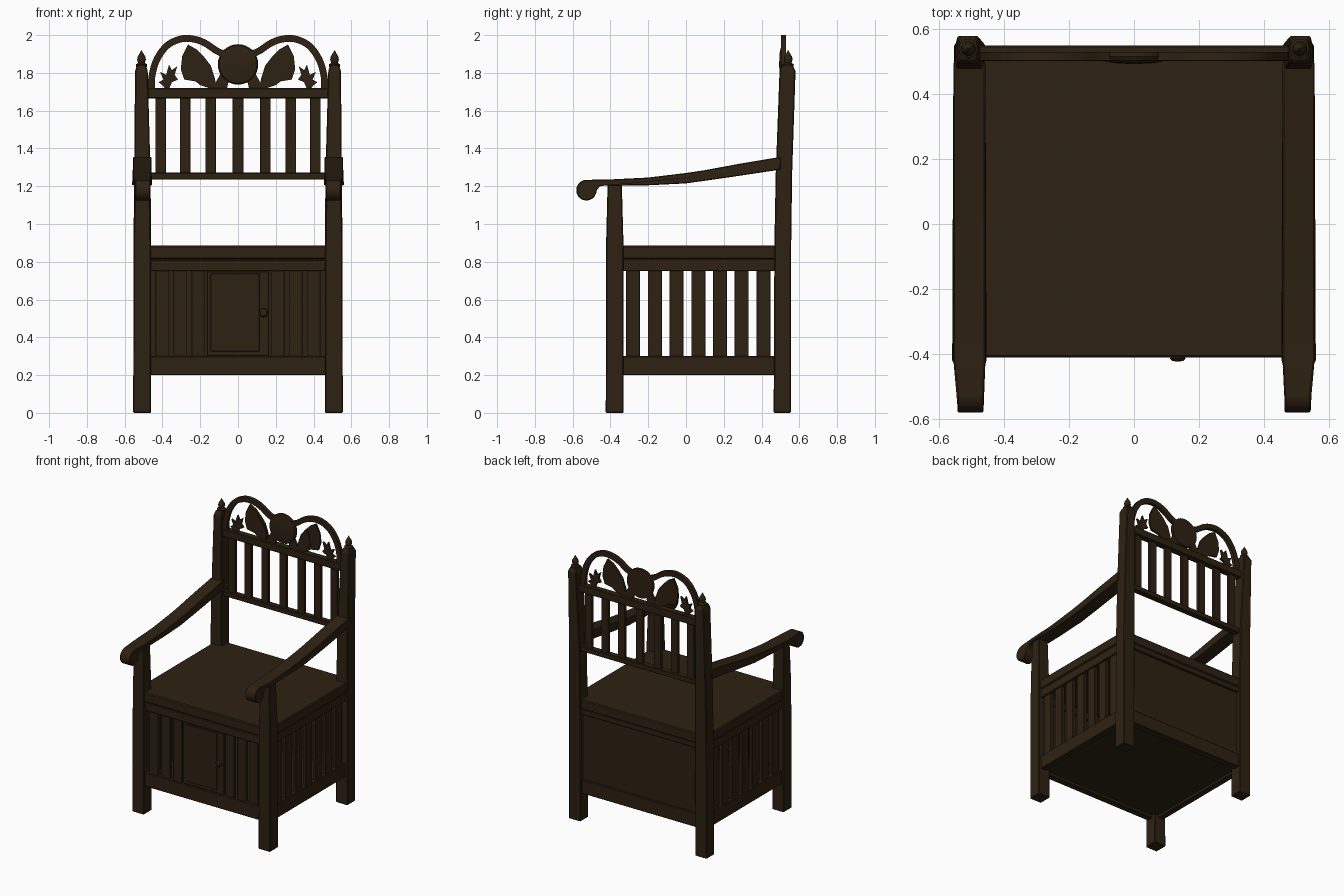
import bpy, bmesh, math

if "Cube" in bpy.data.objects:
    bpy.data.objects.remove(bpy.data.objects["Cube"])

wood = bpy.data.materials.new("dark brown wood")
wood.diffuse_color = (0.027, 0.0155, 0.006, 1)
wood.use_nodes = True
wood.node_tree.nodes["Principled BSDF"].inputs["Base Color"].default_value = wood.diffuse_color


def finish(bm, name, bevel=0.0, smooth=False):
    bmesh.ops.recalc_face_normals(bm, faces=bm.faces)
    me = bpy.data.meshes.new(name)
    bm.to_mesh(me)
    bm.free()
    me.materials.append(wood)
    ob = bpy.data.objects.new(name, me)
    bpy.context.collection.objects.link(ob)
    if bevel:
        m = ob.modifiers.new("Bevel", 'BEVEL')
        m.width, m.segments, m.limit_method = bevel, 1, 'ANGLE'
    if smooth:
        bpy.ops.object.select_all(action='DESELECT')
        ob.select_set(True)
        bpy.context.view_layer.objects.active = ob
        bpy.ops.object.shade_smooth_by_angle(angle=math.radians(35))
    return ob


def box(name, x, y, z, bevel=0.004):
    bm = bmesh.new()
    for v in bmesh.ops.create_cube(bm, size=1)["verts"]:
        v.co = [(a + b) / 2 + c * (b - a) for (a, b), c in zip((x, y, z), v.co)]
    return finish(bm, name, bevel)


def loft(name, sections, bevel=0.005):
    """Square post through sections (z, x0, x1, y0, y1)."""
    bm = bmesh.new()
    rings = [[bm.verts.new((x, y, z)) for x, y in ((x0, y0), (x1, y0), (x1, y1), (x0, y1))]
             for z, x0, x1, y0, y1 in sections]
    for a, b in zip(rings, rings[1:]):
        for i in range(4):
            j = (i + 1) % 4
            bm.faces.new((a[i], a[j], b[j], b[i]))
    bm.faces.new(rings[0])
    bm.faces.new(rings[-1])
    return finish(bm, name, bevel)


def plate(name, pts, y0, y1, bevel=0.0, smooth=False):
    """Extrude an (x, z) outline between two depths."""
    bm = bmesh.new()
    a = [bm.verts.new((x, y0, z)) for x, z in pts]
    b = [bm.verts.new((x, y1, z)) for x, z in pts]
    for i in range(len(pts)):
        j = (i + 1) % len(pts)
        bm.faces.new((a[i], a[j], b[j], b[i]))
    bm.faces.new(a)
    bm.faces.new(b)
    return finish(bm, name, bevel, smooth)


def lathe(name, profile, loc, axis='z', n=16):
    bm = bmesh.new()
    rings = []
    for r, h in profile:
        ring = []
        for i in range(n):
            c, s = r * math.cos(2 * math.pi * i / n), r * math.sin(2 * math.pi * i / n)
            p = (c, s, h) if axis == 'z' else (c, -h, s)
            ring.append(bm.verts.new([p[k] + loc[k] for k in range(3)]))
        rings.append(ring)
    for a, b in zip(rings, rings[1:]):
        for i in range(n):
            j = (i + 1) % n
            bm.faces.new((a[i], a[j], b[j], b[i]))
    bm.faces.new(rings[0])
    bm.faces.new(rings[-1])
    return finish(bm, name, smooth=True)


# armrest side outline in (y, z), ending in a round scroll
arm = [(0.5, 1.355), (0.3, 1.322), (0.1, 1.285), (0, 1.27), (-0.2, 1.246), (-0.42, 1.235)]
arm += [(-0.527 + 0.054 * math.cos(math.radians(a)), 1.179 + 0.055 * math.sin(math.radians(a)))
        for a in range(90, 361, 18)]
arm += [(-0.455, 1.2), (-0.42, 1.205), (-0.2, 1.205), (0, 1.215), (0.2, 1.243), (0.5, 1.288)]

for s, side in ((-1, "left"), (1, "right")):
    # posts and legs
    loft(f"{side}_back_post", [(0, s * .46, s * .555, .464, .555), (.9, s * .46, s * .553, .468, .557),
                               (1.27, s * .463, s * .55, .475, .562), (1.81, s * .478, s * .545, .495, .58),
                               (1.84, s * .488, s * .535, .507, .565)])
    lathe(f"{side}_finial", [(.028, 1.83), (.03, 1.845), (.018, 1.853), (.023, 1.87), (.021, 1.885),
                             (.009, 1.905), (.001, 1.92)], (s * .511, .541, 0), n=12)
    loft(f"{side}_front_leg", [(0, s * .46, s * .555, -.425, -.33), (.9, s * .462, s * .553, -.423, -.331),
                               (1.22, s * .467, s * .545, -.415, -.34)])
    # armrest, narrower at the scroll
    bm = bmesh.new()
    cols = []
    for x in (.458, .557):
        cols.append([bm.verts.new((s * (x if y > -.45 else (.464 if x < .5 else .545)), y, z)) for y, z in arm])
    a, b = cols
    for i in range(len(arm)):
        j = (i + 1) % len(arm)
        bm.faces.new((a[i], a[j], b[j], b[i]))
    bm.faces.new(a)
    bm.faces.new(b)
    finish(bm, f"{side}_armrest", 0.004, True)
    # side rails and slats
    xs = sorted((s * .49, s * .535))
    box(f"{side}_lower_rail", xs, (-.36, .5), (.2, .3))
    box(f"{side}_upper_rail", xs, (-.36, .5), (.75, .815))
    for i in range(7):
        y = -.28 + i * .115
        box(f"{side}_side_slat_{i + 1}", sorted((s * .5, s * .525)), (y - .037, y + .037), (.29, .76), .002)
    # front slats
    for i, x in enumerate((.40, .305, .21)):
        box(f"{side}_front_slat_{i + 1}", (s * x - .036, s * x + .036), (-.395, -.37), (.29, .76), .002)

# seat base: rails, floor, back panel and seat
box("front_lower_rail", (-.48, .48), (-.408, -.36), (.2, .3))
box("front_upper_rail", (-.48, .48), (-.405, -.36), (.75, .81))
box("back_lower_rail", (-.48, .48), (.49, .54), (.2, .3))
box("back_upper_rail", (-.48, .48), (.49, .54), (.775, .815))
box("back_panel", (-.48, .48), (.5, .525), (.29, .79), 0)
box("floor_panel", (-.5, .5), (-.37, .51), (.22, .24), 0)
box("seat", (-.542, .542), (-.412, .545), (.815, .885), .006)

# door: frame, raised panel and knob
box("door_frame", (-.165, .165), (-.398, -.37), (.3, .75))
box("door_panel", (-.145, .115), (-.404, -.39), (.325, .738), .003)
lathe("door_knob", [(.01, 0), (.01, .008), (.02, .012), (.024, .019), (.017, .026), (.006, .028)],
      (.135, -.396, .53), 'y')

# upper back: rails and slats
box("backrest_lower_rail", (-.48, .48), (.502, .545), (1.235, 1.272))
box("backrest_upper_rail", (-.49, .49), (.503, .55), (1.665, 1.72))
for i, x in enumerate((-.41, -.28, -.145, 0, .145, .28, .41)):
    box(f"back_slat_{i + 1}", (x - .028, x + .028), (.513, .535), (1.26, 1.68), .002)

# crest: twin arches, medallion and leaves
half = [(-.458, 1.71), (-.456, 1.78), (-.43, 1.87), (-.375, 1.945), (-.30, 1.98), (-.23, 1.978),
        (-.17, 1.955), (-.11, 1.915), (-.05, 1.893), (0, 1.89)]


def curve_points(p, n=5):
    """Catmull-Rom through the points."""
    out = []
    for i in range(len(p) - 1):
        q = [p[max(i - 1, 0)], p[i], p[i + 1], p[min(i + 2, len(p) - 1)]]
        for k in range(n):
            t = k / n
            out.append(tuple(.5 * (2 * q[1][c] + (q[2][c] - q[0][c]) * t
                                   + (2 * q[0][c] - 5 * q[1][c] + 4 * q[2][c] - q[3][c]) * t * t
                                   + (3 * q[1][c] - q[0][c] - 3 * q[2][c] + q[3][c]) * t ** 3) for c in (0, 1)))
    return out + [p[-1]]


path = curve_points(half)
outer, inner = [], []
for i, (x, z) in enumerate(path):
    (xa, za), (xb, zb) = path[max(i - 1, 0)], path[min(i + 1, len(path) - 1)]
    l = math.hypot(xb - xa, zb - za)
    nx, nz = -(zb - za) / l * .018, (xb - xa) / l * .018
    outer.append((x + nx, z + nz))
    inner.append((x - nx, z - nz))
arch = outer + inner[::-1]

big_leaf = [(-.14, 1.715), (-.20, 1.735), (-.225, 1.755), (-.285, 1.765), (-.303, 1.82), (-.295, 1.89),
            (-.265, 1.95), (-.22, 1.925), (-.18, 1.885), (-.145, 1.84), (-.125, 1.78), (-.11, 1.715)]
fold = [(-.13, 1.73), (-.19, 1.74), (-.225, 1.78), (-.22, 1.85), (-.20, 1.89), (-.15, 1.83), (-.125, 1.77)]
small_leaf = [(-.385, 1.715), (-.40, 1.735), (-.42, 1.75), (-.395, 1.765), (-.412, 1.805), (-.38, 1.79),
              (-.365, 1.845), (-.35, 1.815), (-.322, 1.835), (-.335, 1.79), (-.318, 1.765),
              (-.35, 1.75), (-.365, 1.715)]
stem = [(-.14, 1.71), (-.06, 1.71), (-.04, 1.80), (-.09, 1.80)]
for s, side in ((1, "left"), (-1, "right")):
    for name, pts, y0, y1, sm in (("crest_arch", arch, .504, .53, True), ("big_leaf", big_leaf, .511, .527, False),
                                  ("leaf_fold", fold, .506, .52, False), ("small_leaf", small_leaf, .511, .527, False),
                                  ("leaf_stem", stem, .511, .527, False)):
        plate(f"{side}_{name}", [(s * x, z) for x, z in pts], y0, y1, 0, sm)
lathe("medallion", [(.105, -.014), (.107, 0), (.1, .012), (.06, .02), (.005, .023)], (0, .516, 1.845), 'y', 32)
